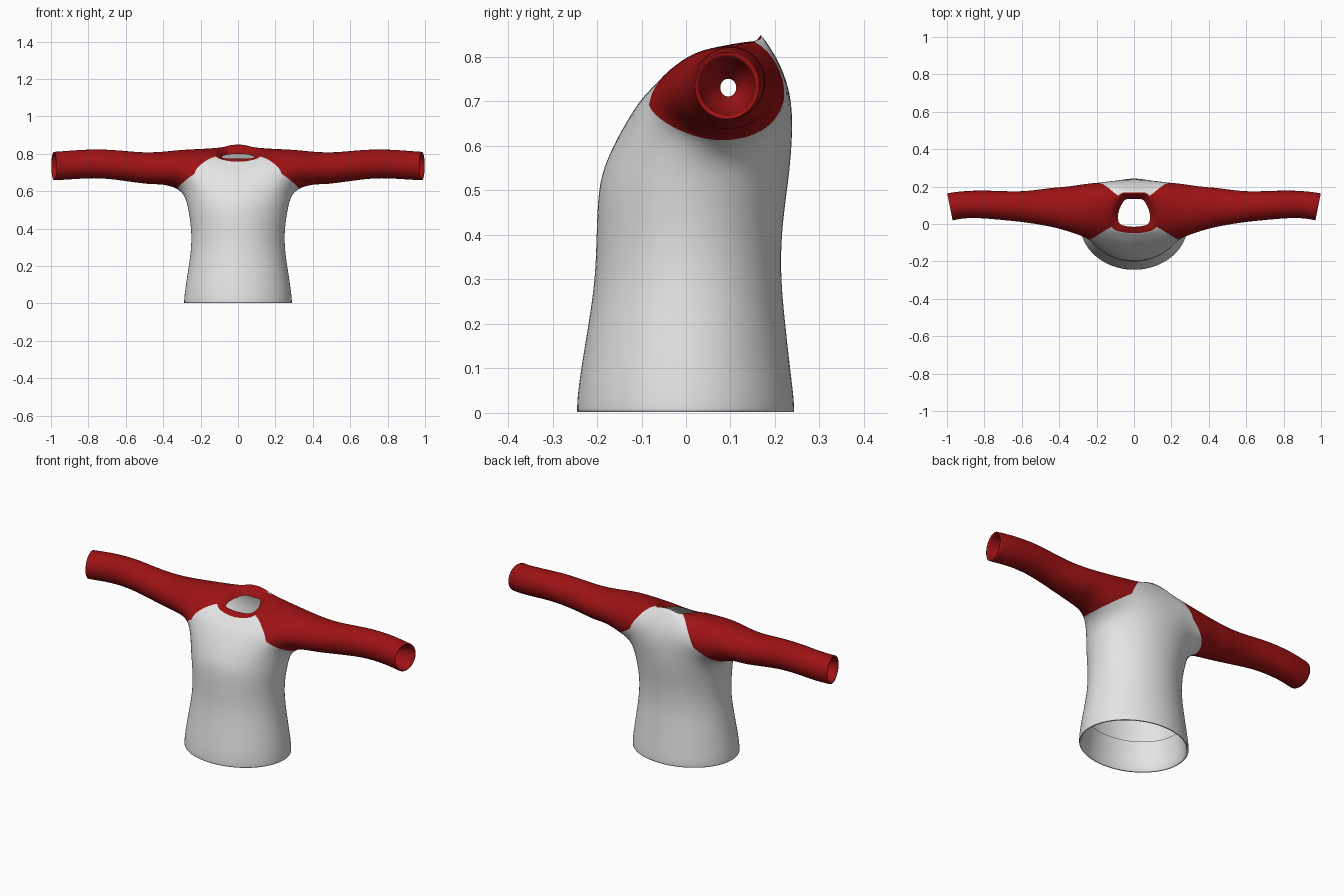
import bpy, bmesh, math

if "Cube" in bpy.data.objects:
    bpy.data.objects.remove(bpy.data.objects["Cube"])


def material(name, rgb):
    m = bpy.data.materials.new(name)
    m.diffuse_color = (*rgb, 1)
    m.use_nodes = True
    m.node_tree.nodes["Principled BSDF"].inputs["Base Color"].default_value = m.diffuse_color
    return m


WHITE, RED = 0, 1
bm = bmesh.new()
crease = bm.edges.layers.float.new("crease_edge")


def bridge(a, b, mat, closed=True):
    """Quads between two equal rows of vertices."""
    n = len(a)
    for i in range(n if closed else n - 1):
        j = (i + 1) % n
        f = bm.faces.new((a[i], a[j], b[j], b[i]))
        f.material_index = mat
        f.smooth = True


def sharpen(loop, value):
    for i, v in enumerate(loop):
        e = bm.edges.get((v, loop[(i + 1) % len(loop)]))
        if e:
            e[crease] = value


# Raglan seam ring: 0 = front, 3 = shoulder at neck, 6 = back, 9 = armpit
SEAM = [(.235, -.092, .705), (.18, -.062, .747), (.12, -.028, .78),
        (.13, .06, .826), (.075, .168, .838), (.125, .208, .79),
        (.185, .236, .712), (.26, .208, .655), (.305, .16, .625),
        (.325, .095, .613), (.315, .025, .627), (.28, -.045, .662)]
# Centre line of the front and back panels, by seam row: (y, z)
CENTRE = {0: (-.115, .69), 1: (-.08, .727), 2: (-.05, .757),
          4: (.168, .852), 5: (.21, .792), 6: (.243, .70)}
seam = {s: [bm.verts.new((s * x, y, z)) for x, y, z in SEAM] for s in (1, -1)}

# Front and back panels
rows = {}
for k, (cy, cz) in CENTRE.items():
    x, y, z = SEAM[k]
    row = [seam[-1][k]]
    for j in range(-2, 3):
        t = (j / 3) ** 2
        row.append(bm.verts.new((x * j / 3, cy + (y - cy) * t, cz + (z - cz) * t)))
    rows[k] = row + [seam[1][k]]
for k in (0, 1, 4, 5):
    bridge(rows[k], rows[k + 1], WHITE, closed=False)

# Sleeves: x, centre y, centre z, radius y, radius z, slant, yaw
SLEEVE = [(.34, .08, .732, .12, .094, .07, 0),
          (.43, .089, .722, .106, .086, .02, 0),
          (.52, .091, .7245, .091, .082, 0, 0),
          (.62, .093, .737, .079, .080, 0, 0),
          (.74, .1015, .7485, .0765, .0765, 0, 0),
          (.86, .107, .743, .0725, .077, 0, .004),
          (.94, .100, .7365, .072, .0765, 0, .010),
          (.985, .0915, .735, .0725, .0755, 0, .015),
          # cuff turned inwards
          (.981, .0915, .735, .064, .066, 0, .015),
          (.93, .094, .733, .056, .058, 0, .008),
          (.87, .095, .731, .018, .020, 0, 0)]
CUFF = 7
for s in (1, -1):
    last = seam[s]
    for n, (x, cy, cz, ry, rz, slant, yaw) in enumerate(SLEEVE):
        ring = []
        for k in range(12):
            c, d = math.cos(k * math.pi / 6), math.sin(k * math.pi / 6)
            ring.append(bm.verts.new((s * (x - slant * d - yaw * c),
                                      cy - 1.045 * ry * c, cz + 1.045 * rz * d)))
        bridge(last, ring, RED)
        if n in (CUFF, CUFF + 1):
            sharpen(ring, .7)
        last = ring

# Collar turned in from the neckline
neck = [seam[1][3]] + rows[4][::-1] + [seam[-1][3]] + rows[2]
rim = []
for v in neck:
    x, y, z = v.co
    y = .058 + (y - .058) * .68
    rim.append(bm.verts.new((x * .7, y, .785 + .16 * (y - .055))))
bridge(neck, rim, RED)
sharpen(neck, .8)

# Torso: z, front y, back y, half width; starts at the armpit loop
TORSO = [(.57, -.181, .236, .280), (.50, -.198, .227, .265),
         (.40, -.201, .214, .249), (.30, -.204, .213, .249),
         (.20, -.219, .223, .263), (.10, -.236, .234, .279),
         (.03, -.245, .243, .288), (.002, -.245, .243, .288),
         # hem turned inwards
         (.002, -.236, .234, .278), (.16, -.212, .214, .256)]
HEM = 7
r, l = seam[1], seam[-1]
last = ([r[9], r[8], r[7]] + rows[6][::-1] + [l[7], l[8], l[9], l[10], l[11]]
        + rows[0] + [r[11], r[10]])
for n, (z, front, back, half) in enumerate(TORSO):
    ring = []
    for i in range(24):
        a = i * math.pi / 12
        ring.append(bm.verts.new((1.01 * half * math.cos(a),
                                  (front + back) / 2 + 1.01 * (back - front) / 2 * math.sin(a), z)))
    bridge(last, ring, WHITE)
    if n in (HEM, HEM + 1):
        sharpen(ring, .8)
    last = ring

bmesh.ops.recalc_face_normals(bm, faces=bm.faces[:])
mesh = bpy.data.meshes.new("shirt")
bm.to_mesh(mesh)
bm.free()
mesh.materials.append(material("white cloth", (.78, .78, .78)))
mesh.materials.append(material("red cloth", (.34, .006, .007)))
shirt = bpy.data.objects.new("shirt", mesh)
bpy.context.collection.objects.link(shirt)
sub = shirt.modifiers.new("smooth cloth", 'SUBSURF')
sub.levels = sub.render_levels = 2
